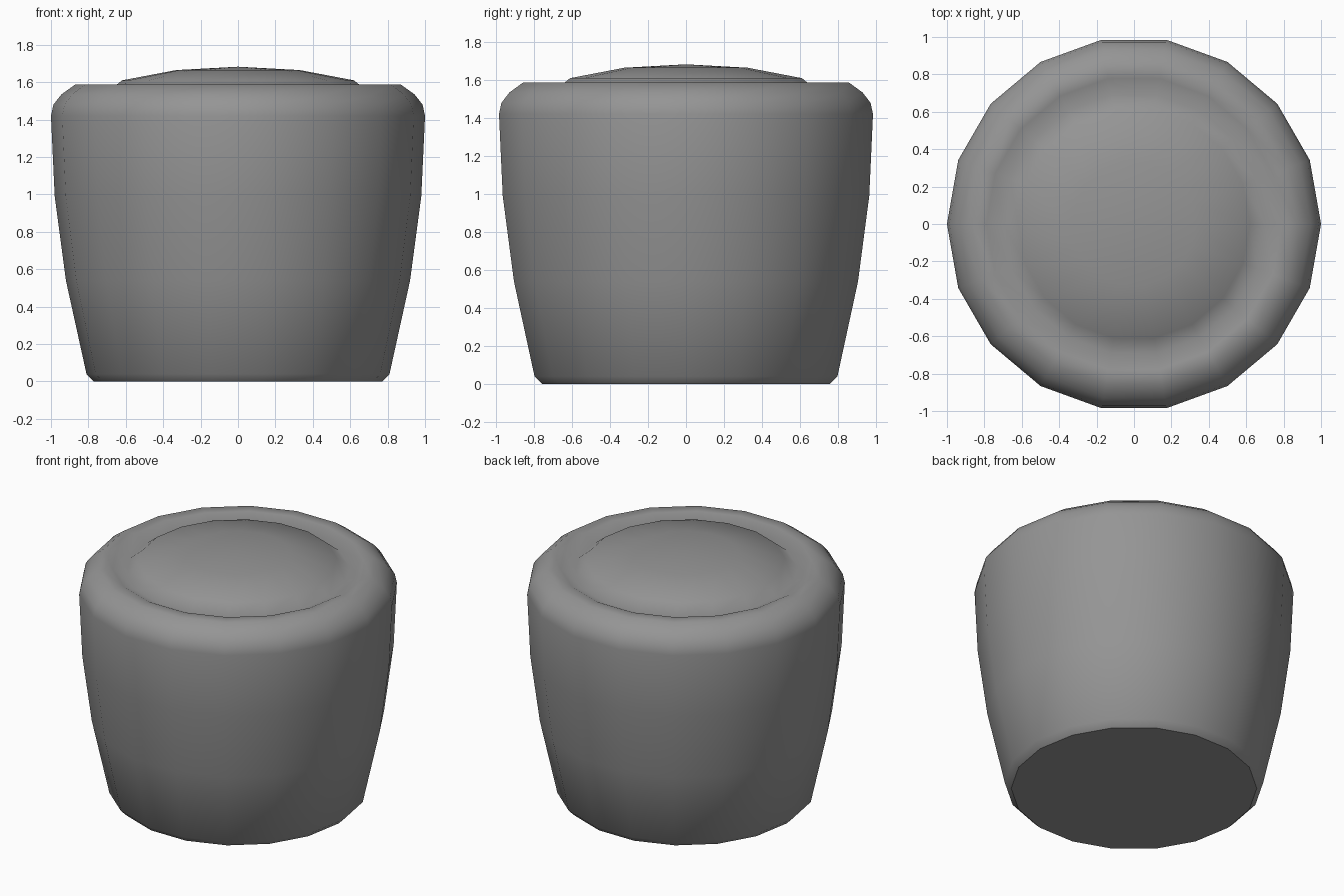
import bpy, bmesh
from math import cos, sin, tau

cube = bpy.data.objects.get("Cube")
if cube:
    bpy.data.objects.remove(cube, do_unlink=True)

SIDES = 18

# Grey material
grey = bpy.data.materials.new("mid_grey")
grey.use_nodes = True
colour = (0.3, 0.3, 0.3, 1)
grey.diffuse_color = colour
grey.node_tree.nodes["Principled BSDF"].inputs["Base Color"].default_value = colour


def lathe(name, profile, top_z):
    """Revolve (radius, z) points, with a flat base and a fan at the top."""
    bm = bmesh.new()
    rings = [[bm.verts.new((r * cos(tau * i / SIDES), r * sin(tau * i / SIDES), z))
              for i in range(SIDES)] for r, z in profile]
    base = bm.faces.new(rings[0][::-1])
    for low, high in zip(rings, rings[1:]):
        for i in range(SIDES):
            j = (i + 1) % SIDES
            bm.faces.new((low[i], low[j], high[j], high[i]))
    tip = bm.verts.new((0, 0, top_z))
    for i in range(SIDES):
        bm.faces.new((rings[-1][i], rings[-1][(i + 1) % SIDES], tip))
    # Smooth sides, crisp flat base
    for face in bm.faces:
        face.smooth = face is not base
    for edge in base.edges:
        edge.smooth = False
    mesh = bpy.data.meshes.new(name)
    bm.to_mesh(mesh)
    bm.free()
    mesh.materials.append(grey)
    obj = bpy.data.objects.new(name, mesh)
    bpy.context.collection.objects.link(obj)
    return obj


# Tapered wall, rounded rim, groove, then domed centre
wall = [(0.77, 0), (0.81, 0.04), (0.92, 0.54), (0.98, 0.99), (1.0, 1.42)]
rim = [(0.987, 1.48), (0.944, 1.535), (0.87, 1.588), (0.79, 1.588)]
dome = [(0.70, 1.545), (0.62, 1.61), (0.33, 1.665)]
lathe("round_stool_cushion", wall + rim + dome, 1.683)
